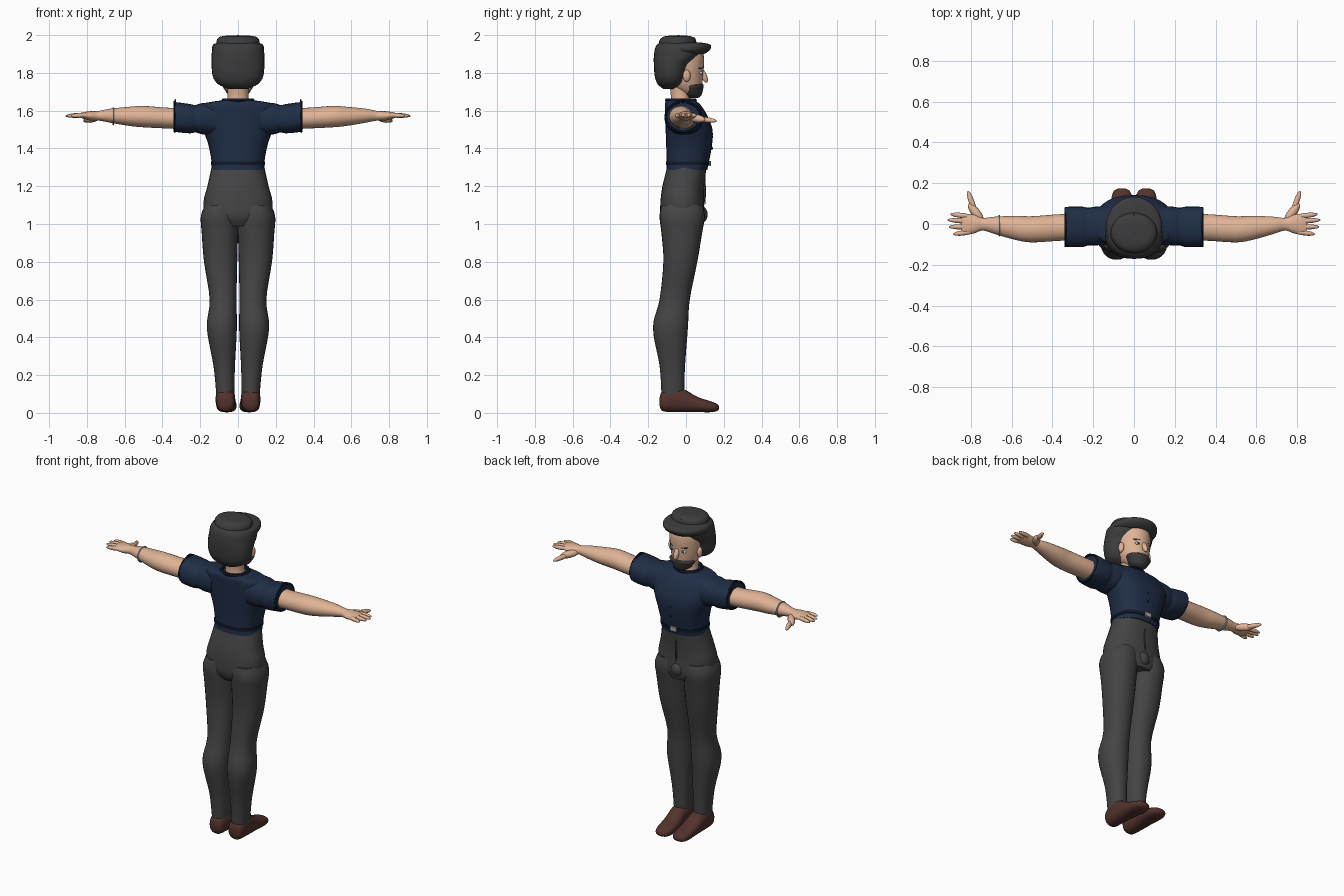
import bpy, bmesh, math
from mathutils import Vector, Matrix

if "Cube" in bpy.data.objects:
    bpy.data.objects.remove(bpy.data.objects["Cube"])


def material(name, r, g, b):
    m = bpy.data.materials.new(name)
    m.use_nodes = True
    m.diffuse_color = (r, g, b, 1)
    shader = m.node_tree.nodes["Principled BSDF"]
    shader.inputs["Base Color"].default_value = (r, g, b, 1)
    shader.inputs["Roughness"].default_value = 0.8
    return m


SKIN = material("warm skin", .74, .45, .30)
NAVY = material("navy cloth", .014, .027, .062)
DARK_NAVY = material("dark navy trim", .006, .01, .022)
GREY = material("charcoal trousers", .058, .058, .058)
HAIR = material("dark grey hair", .045, .045, .047)
BROWN = material("brown leather", .085, .032, .025)
SILVER = material("silver metal", .4, .4, .42)
WHITE = material("eye white", .75, .75, .72)


def finish(name, bm, mat, mirror=False):
    """Turn a bmesh into a smooth object, optionally mirrored across x."""
    bmesh.ops.recalc_face_normals(bm, faces=bm.faces)
    mesh = bpy.data.meshes.new(name)
    bm.to_mesh(mesh)
    bm.free()
    mesh.materials.append(mat)
    ob = bpy.data.objects.new(name, mesh)
    bpy.context.collection.objects.link(ob)
    bpy.ops.object.select_all(action="DESELECT")
    ob.select_set(True)
    bpy.context.view_layer.objects.active = ob
    bpy.ops.object.shade_smooth_by_angle(angle=math.radians(50))
    if mirror:
        mod = ob.modifiers.new("mirror", "MIRROR")
        mod.use_mirror_merge = False
    return ob


def spline(rings, steps):
    """Catmull-Rom interpolation of ring tuples."""
    out = []
    last = len(rings) - 1
    for i in range(last):
        a, b, c, d = (Vector(rings[max(0, min(last, i + k))]) for k in (-1, 0, 1, 2))
        for s in range(steps):
            t = s / steps
            p = 2 * b + (c - a) * t + (2 * a - 5 * b + 4 * c - d) * t**2
            out.append((p + (3 * b - a - 3 * c + d) * t**3) / 2)
    return out + [Vector(rings[-1])]


def loft(name, axis, rings, mat, mirror=False, power=2.0, steps=4, sides=28):
    """Each ring: position on the axis, then low and high bounds of the other two axes."""
    bm = bmesh.new()
    loops = []
    for t, a0, a1, b0, b1 in spline(rings, steps):
        loop = []
        for k in range(sides):
            ang = math.tau * k / sides
            c, s = math.cos(ang), math.sin(ang)
            a = (a0 + a1) / 2 + (a1 - a0) / 2 * math.copysign(abs(c) ** (2 / power), c)
            b = (b0 + b1) / 2 + (b1 - b0) / 2 * math.copysign(abs(s) ** (2 / power), s)
            co = {"x": (t, a, b), "y": (a, t, b), "z": (a, b, t)}[axis]
            loop.append(bm.verts.new(co))
        loops.append(loop)
    for lo, hi in zip(loops, loops[1:]):
        for k in range(sides):
            n = (k + 1) % sides
            bm.faces.new((lo[k], lo[n], hi[n], hi[k]))
    bm.faces.new(loops[0])
    bm.faces.new(loops[-1])
    return finish(name, bm, mat, mirror)


def ball(name, center, size, mat, mirror=False):
    bm = bmesh.new()
    m = Matrix.Translation(center) @ Matrix.Diagonal((*size, 1))
    bmesh.ops.create_uvsphere(bm, u_segments=16, v_segments=10, radius=1, matrix=m)
    return finish(name, bm, mat, mirror)


def finger(name, p, q, r, mat, mirror=False):
    """Long rounded shape between two points."""
    p, q = Vector(p), Vector(q)
    turn = (q - p).to_track_quat("Z", "Y").to_matrix().to_4x4()
    bm = bmesh.new()
    m = Matrix.Translation((p + q) / 2) @ turn @ Matrix.Diagonal((r, r, (q - p).length / 2, 1))
    bmesh.ops.create_uvsphere(bm, u_segments=12, v_segments=10, radius=1, matrix=m)
    return finish(name, bm, mat, mirror)


def hoop(name, axis, center, ra, rb, thick, mat, mirror=False):
    """Elliptical ring around the given axis."""
    bm = bmesh.new()
    n, m = 32, 6
    grid = []
    for i in range(n):
        u = math.tau * i / n
        row = []
        for j in range(m):
            v = math.tau * j / m
            a = (ra + thick * math.cos(v)) * math.cos(u)
            b = (rb + thick * math.cos(v)) * math.sin(u)
            h = thick * math.sin(v)
            co = (h, a, b) if axis == "x" else (a, b, h)
            row.append(bm.verts.new(Vector(co) + Vector(center)))
        grid.append(row)
    for i in range(n):
        for j in range(m):
            k, l = (i + 1) % n, (j + 1) % m
            bm.faces.new((grid[i][j], grid[k][j], grid[k][l], grid[i][l]))
    return finish(name, bm, mat, mirror)


# Trousers
loft("trouser_leg", "z", [
    (.1, .02, .115, -.13, -.01), (.25, .016, .13, -.14, -.005),
    (.45, .006, .165, -.175, .01), (.6, .008, .15, -.14, .02),
    (.8, .004, .18, -.12, .06), (.95, 0, .192, -.13, .085),
    (1.04, 0, .197, -.14, .1), (1.1, .005, .175, -.13, .09)], GREY, True, 2.2)
loft("trouser_hips", "z", [
    (.99, -.1, .1, -.11, .09), (1.04, -.17, .17, -.135, .1),
    (1.12, -.182, .182, -.135, .095), (1.2, -.162, .162, -.125, .097),
    (1.3, -.14, .14, -.1, .108)], GREY, power=2.3)
ball("trouser_front_bulge", (0, .07, 1.05), (.045, .045, .05), GREY)
finger("trouser_fly", (0, .098, 1.27), (0, .1, 1.1), .006, HAIR)

# Shoes
loft("shoe", "y", [
    (-.14, .04, .09, .04, .08), (-.125, .022, .11, .01, .115),
    (-.07, .015, .118, .005, .14), (-.01, .015, .118, .005, .125),
    (.06, .01, .115, .005, .085), (.12, .008, .112, .003, .065),
    (.16, .02, .1, .008, .05), (.175, .045, .075, .02, .035)], BROWN, True, 2.4)

# Shirt with sleeves
loft("shirt_body", "z", [
    (1.285, -.142, .142, -.104, .112), (1.33, -.14, .14, -.103, .122),
    (1.42, -.157, .157, -.105, .138), (1.5, -.185, .185, -.108, .14),
    (1.57, -.205, .205, -.11, .115), (1.62, -.2, .2, -.112, .085),
    (1.642, -.165, .165, -.11, .065), (1.655, -.08, .08, -.1, .045)], NAVY, power=2.4)
loft("shirt_sleeve", "x", [
    (.12, -.1, .09, 1.47, 1.645), (.19, -.105, .085, 1.475, 1.64),
    (.225, -.105, .08, 1.485, 1.63), (.255, -.113, .085, 1.48, 1.635),
    (.33, -.112, .084, 1.488, 1.645), (.337, -.1, .075, 1.5, 1.635)], NAVY, True, 2.4)
hoop("sleeve_trim", "x", (.335, -.015, 1.568), .092, .078, .007, DARK_NAVY, True)
hoop("sleeve_strap", "x", (.333, -.015, 1.6), .05, .057, .004, DARK_NAVY, True)
hoop("collar", "z", (0, -.027, 1.655), .078, .075, .01, DARK_NAVY)
for i in range(4):
    ball("shirt_button", (.012, .138 - .006 * i * (i - 1), 1.4 + .06 * i), (.007, .006, .007), DARK_NAVY)

# Belt and buckle
loft("belt", "z", [(1.312, -.144, .144, -.107, .124), (1.33, -.144, .144, -.107, .126)],
     DARK_NAVY, power=2.4, steps=1)
loft("buckle", "z", [(1.308, -.022, .022, .118, .132), (1.334, -.022, .022, .118, .132)],
     SILVER, power=6, steps=1)

# Arms and hands
loft("arm", "x", [
    (.25, -.08, .05, 1.5, 1.62), (.36, -.082, .048, 1.505, 1.615),
    (.5, -.09, .038, 1.512, 1.625), (.58, -.078, .04, 1.52, 1.62),
    (.68, -.05, .036, 1.537, 1.61), (.74, -.032, .03, 1.548, 1.598),
    (.78, -.045, .045, 1.548, 1.597), (.82, -.052, .05, 1.558, 1.592),
    (.845, -.045, .042, 1.567, 1.585)], SKIN, True)
for label, y, tip_x, tip_y in (("index", .036, .9, .048), ("middle", .012, .914, .02),
                               ("ring", -.014, .908, -.014), ("little", -.038, .886, -.05)):
    finger(label + "_finger", (.79, y, 1.578), (tip_x, tip_y, 1.572), .0125, SKIN, True)
finger("thumb_base", (.74, .01, 1.565), (.81, .1, 1.552), .022, SKIN, True)
finger("thumb", (.775, .05, 1.558), (.815, .163, 1.545), .014, SKIN, True)
hoop("bracelet", "x", (-.66, -.008, 1.57), .048, .043, .005, SILVER)

# Neck and face
loft("neck", "z", [(1.62, -.07, .07, -.09, .04), (1.67, -.055, .055, -.08, .022),
                   (1.76, -.058, .058, -.09, .03)], SKIN)
loft("face", "z", [
    (1.675, -.03, .03, .005, .066), (1.7, -.058, .058, -.04, .08),
    (1.74, -.08, .08, -.09, .086), (1.8, -.095, .095, -.12, .092),
    (1.88, -.1, .1, -.13, .096), (1.94, -.085, .085, -.11, .08)], SKIN)
finger("nose", (0, .08, 1.82), (0, .11, 1.748), .016, SKIN)
ball("ear", (.1, .004, 1.785), (.014, .02, .032), SKIN, True)
ball("eye", (.04, .079, 1.8), (.017, .009, .009), WHITE, True)
ball("pupil", (.04, .086, 1.8), (.007, .004, .007), HAIR, True)
finger("eyebrow", (.018, .09, 1.825), (.065, .066, 1.825), .006, HAIR, True)

# Beard and hair
loft("beard", "z", [
    (1.668, -.025, .025, .012, .066), (1.682, -.05, .05, -.01, .082),
    (1.71, -.07, .07, -.02, .09), (1.732, -.08, .08, -.01, .093),
    (1.74, -.05, .05, .03, .09)], HAIR)
loft("hair", "z", [
    (1.715, -.05, .05, -.12, -.06), (1.74, -.105, .105, -.15, -.015),
    (1.78, -.133, .133, -.165, .004), (1.84, -.14, .14, -.17, .025),
    (1.89, -.14, .14, -.17, .07), (1.94, -.132, .132, -.16, .08),
    (1.965, -.1, .1, -.13, .04)], HAIR, power=2.2)

# Cap with brim
loft("cap_brim", "z", [
    (1.9, -.11, .11, -.13, .096), (1.915, -.135, .135, -.16, .12),
    (1.935, -.138, .138, -.162, .133), (1.952, -.128, .128, -.15, .125),
    (1.962, -.1, .1, -.12, .07)], HAIR)
loft("cap_crown", "z", [
    (1.94, -.115, .115, -.145, .06), (1.965, -.114, .114, -.143, .055),
    (1.985, -.105, .105, -.13, .045), (1.996, -.075, .075, -.1, .015),
    (1.998, -.01, .01, -.045, -.03)], HAIR)
for i in range(3):
    a = math.radians(90 + 120 * i)
    finger("cap_seam", (0, -.04, 1.994), (.1 * math.cos(a), -.04 + .09 * math.sin(a), 1.984), .005, HAIR)
ball("cap_button", (0, -.04, 1.995), (.01, .01, .005), HAIR)
